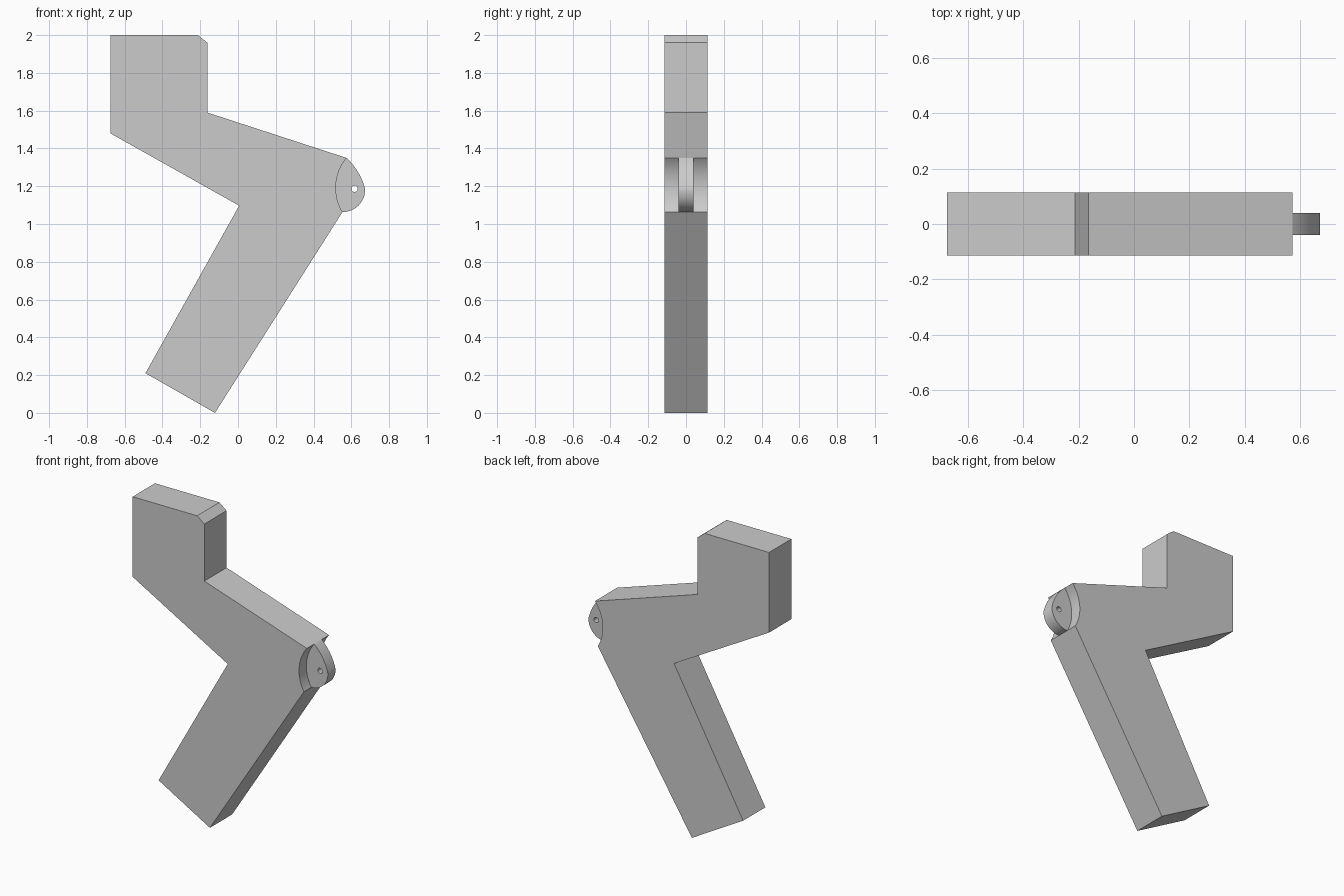
import bpy, bmesh, math
from mathutils import Vector
from mathutils.geometry import intersect_line_line_2d  # noqa: F401

if "Cube" in bpy.data.objects:
    bpy.data.objects.remove(bpy.data.objects["Cube"], do_unlink=True)

grey = bpy.data.materials.new("light grey")
grey.use_nodes = True
grey.diffuse_color = (0.6, 0.6, 0.6, 1)
grey.node_tree.nodes["Principled BSDF"].inputs["Base Color"].default_value = (0.6, 0.6, 0.6, 1)


def arc(a, m, b, steps):
    """Points of the circular arc from a through m to b, both ends included."""
    a, m, b = Vector(a), Vector(m), Vector(b)
    u, v = m - a, b - a
    d = 2 * (u.x * v.y - u.y * v.x)
    c = a + Vector((v.y * u.dot(u) - u.y * v.dot(v),
                    u.x * v.dot(v) - v.x * u.dot(u))) / d
    ang = [math.atan2(p.y - c.y, p.x - c.x) for p in (a, m, b)]
    turn = math.tau
    sweep = (ang[2] - ang[0]) % turn
    if (ang[1] - ang[0]) % turn > sweep:
        sweep -= turn
    r = (a - c).length
    return [(c.x + r * math.cos(ang[0] + sweep * i / steps),
             c.y + r * math.sin(ang[0] + sweep * i / steps)) for i in range(steps + 1)]


def extrude_profile(name, outline, half):
    """Solid from an x-z outline, centred on y = 0."""
    bm = bmesh.new()
    face = bm.faces.new([bm.verts.new((x, -half, z)) for x, z in outline])
    top = bmesh.ops.extrude_face_region(bm, geom=[face])["geom"]
    bmesh.ops.translate(bm, vec=(0, 2 * half, 0),
                        verts=[g for g in top if isinstance(g, bmesh.types.BMVert)])
    bmesh.ops.recalc_face_normals(bm, faces=bm.faces)
    mesh = bpy.data.meshes.new(name)
    bm.to_mesh(mesh)
    bm.free()
    obj = bpy.data.objects.new(name, mesh)
    bpy.context.collection.objects.link(obj)
    mesh.materials.append(grey)
    return obj


def activate(obj):
    bpy.ops.object.select_all(action='DESELECT')
    obj.select_set(True)
    bpy.context.view_layer.objects.active = obj


# Curve of the hollow at the elbow, shared by both parts
upper, lower = (0.574, 1.35), (0.553, 1.063)
hollow = arc(upper, (0.518, 1.19), lower, 20)

# Bent arm with a chamfered upper block
arm = extrude_profile("bent_arm", [
    (-0.676, 1.48), (-0.676, 2.0), (-0.213, 2.0), (-0.162, 1.96), (-0.162, 1.59),
    *hollow, (-0.122, 0.0), (-0.49, 0.21), (0.006, 1.097)], 0.114)

# Thin rounded lug seated in the hollow
tip = (0.673, 1.183)
lug = extrude_profile("hinge_lug", [
    *arc(upper, (0.643, 1.262), tip, 14),
    *arc(tip, (0.634, 1.094), lower, 16)[1:],
    *hollow[-2:0:-1]], 0.039)

# Pin hole through the lug
bpy.ops.mesh.primitive_cylinder_add(vertices=24, radius=0.017, depth=0.3,
                                    location=(0.617, 0, 1.187),
                                    rotation=(math.pi / 2, 0, 0))
cutter = bpy.context.object
cutter.name = "pin_hole_cutter"
cutter.hide_render = True
cutter.data.materials.append(grey)
cut = lug.modifiers.new("pin_hole", 'BOOLEAN')
cut.operation = 'DIFFERENCE'
cut.solver = 'EXACT'
cut.object = cutter
activate(lug)
bpy.ops.object.modifier_apply(modifier=cut.name)
bpy.data.objects.remove(cutter, do_unlink=True)

for part in (arm, lug):
    activate(part)
    bpy.ops.object.shade_smooth_by_angle(angle=math.radians(30))
